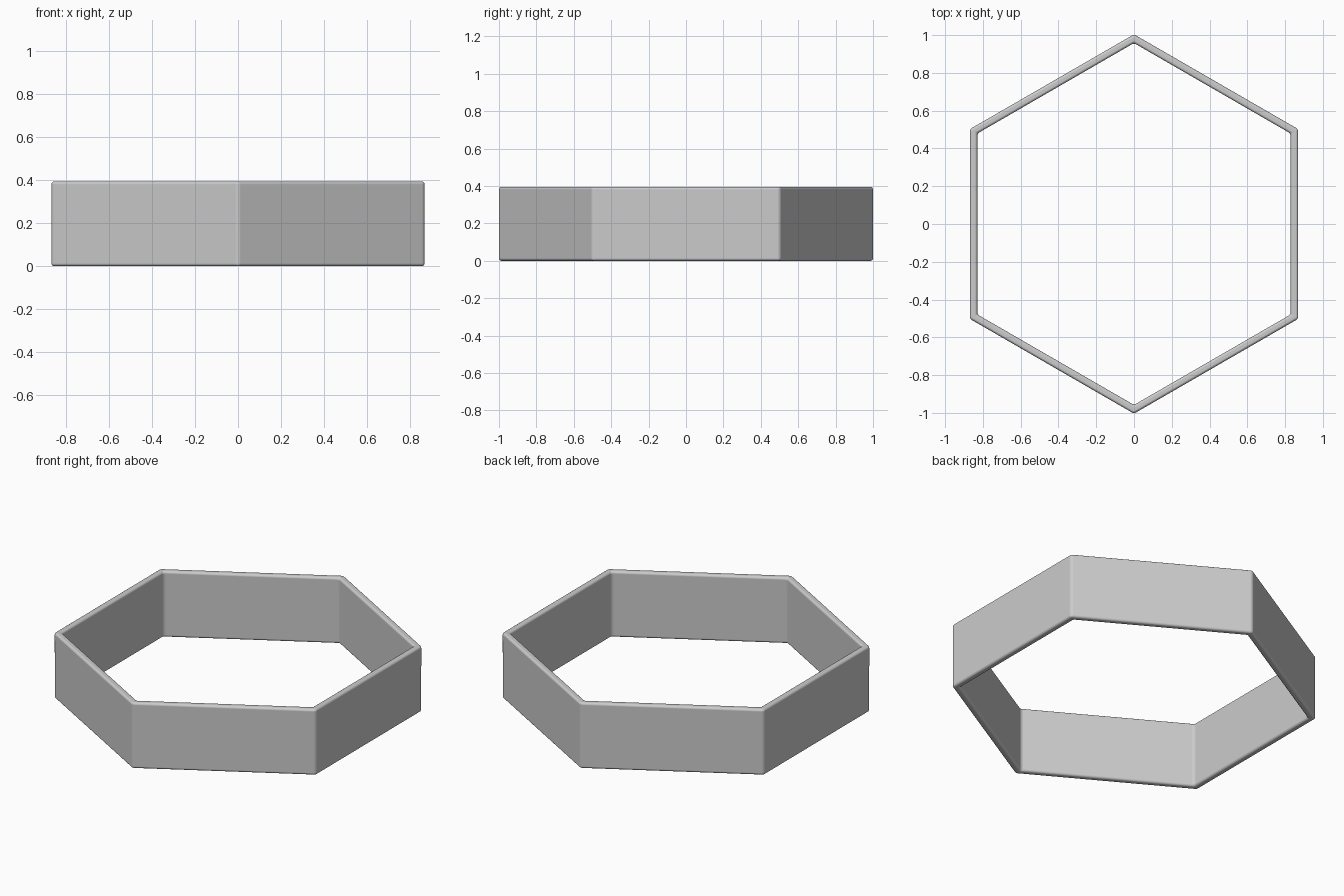
import bpy, bmesh
from math import pi, sin, cos

if "Cube" in bpy.data.objects:
    bpy.data.objects.remove(bpy.data.objects["Cube"])

SIDES, HEIGHT, WALL = 6, 0.395, 0.04
OUTER = 1.004                               # corner radius before rounding
INNER = OUTER - WALL / cos(pi / SIDES)

bm = bmesh.new()


def hexagon(radius, z):
    return [bm.verts.new((radius * cos(pi / 2 + i * 2 * pi / SIDES),
                          radius * sin(pi / 2 + i * 2 * pi / SIDES), z))
            for i in range(SIDES)]


# Hollow hexagonal band: four loops joined around the wall section
loops = [hexagon(OUTER, 0), hexagon(OUTER, HEIGHT),
         hexagon(INNER, HEIGHT), hexagon(INNER, 0)]
for k in range(4):
    a, b = loops[k], loops[(k + 1) % 4]
    for i in range(SIDES):
        j = (i + 1) % SIDES
        bm.faces.new((a[i], a[j], b[j], b[i]))
bmesh.ops.recalc_face_normals(bm, faces=bm.faces)

mesh = bpy.data.meshes.new("hexagonal_ring")
bm.to_mesh(mesh)
bm.free()
mesh.shade_smooth()
ring = bpy.data.objects.new("hexagonal_ring", mesh)
bpy.context.collection.objects.link(ring)

# Softened edges all round
bevel = ring.modifiers.new("rounded_edges", 'BEVEL')
bevel.width = 0.014
bevel.segments = 4
bevel.limit_method = 'ANGLE'
bevel.angle_limit = 0.5
bevel.harden_normals = True
